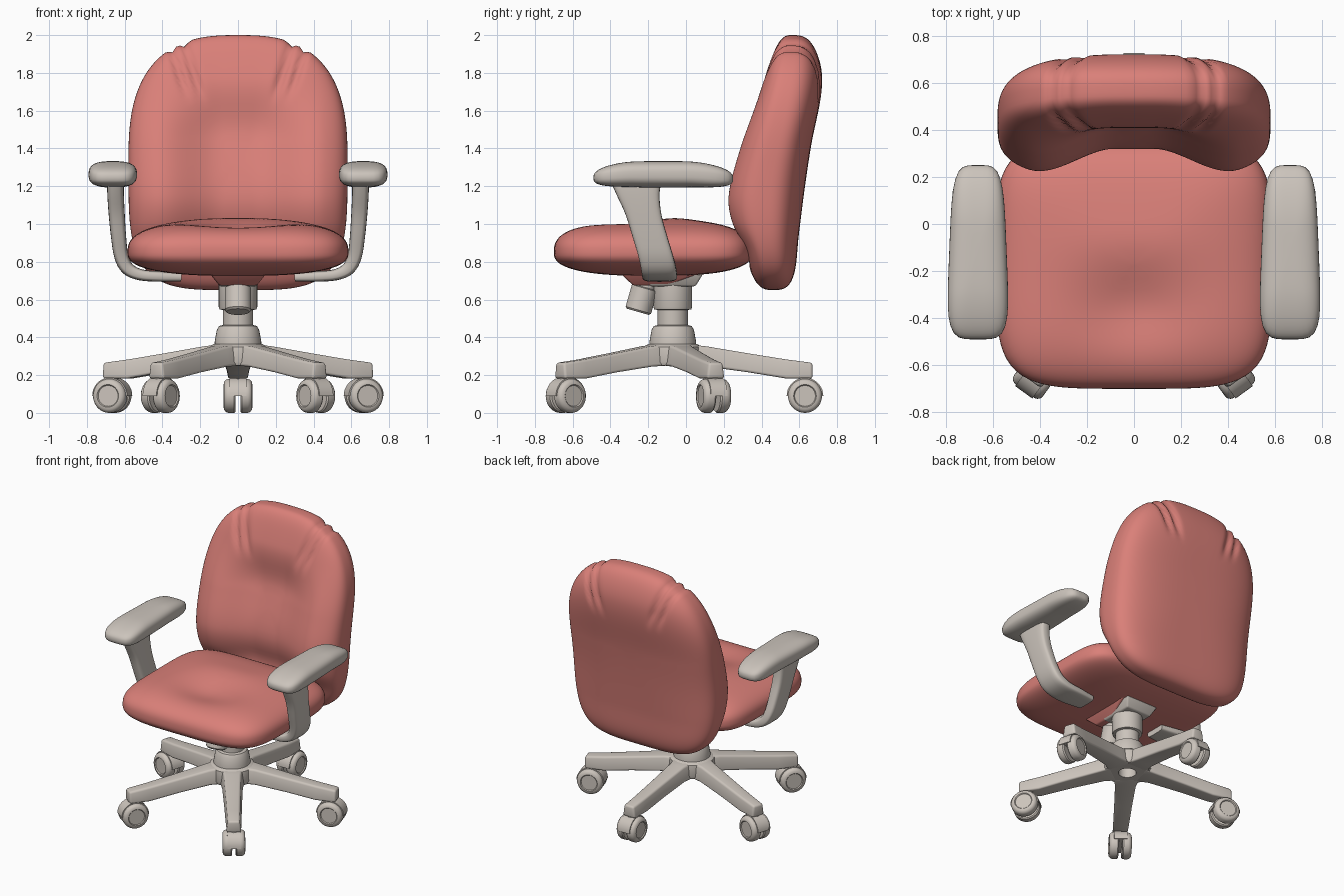
import bpy, bmesh, math
from mathutils import Vector, Matrix

if "Cube" in bpy.data.objects:
    bpy.data.objects.remove(bpy.data.objects["Cube"])


def material(name, rgb):
    m = bpy.data.materials.new(name)
    m.diffuse_color = (*rgb, 1)
    m.use_nodes = True
    m.node_tree.nodes["Principled BSDF"].inputs["Base Color"].default_value = m.diffuse_color
    return m


RED = material("coral upholstery", (0.70, 0.215, 0.19))
GREY = material("warm grey plastic", (0.60, 0.55, 0.50))
Y0 = -0.07  # swivel axis


def loft(name, rings, mat, closed=False, bevel=0, angle=40, matrix=Matrix()):
    """Skin a list of equal-length point rings; cap the ends or join them."""
    bm = bmesh.new()
    vs = [[bm.verts.new(matrix @ Vector(p)) for p in ring] for ring in rings]
    n = len(vs[0])
    pairs = list(zip(vs, vs[1:])) + ([(vs[-1], vs[0])] if closed else [])
    for a, b in pairs:
        for i in range(n):
            j = (i + 1) % n
            bm.faces.new((a[i], a[j], b[j], b[i]))
    if not closed:
        bm.faces.new(vs[0])
        bm.faces.new(vs[-1])
    bmesh.ops.recalc_face_normals(bm, faces=bm.faces)
    if bevel:
        edges = [e for e in bm.edges if e.calc_face_angle(0) > 0.6]
        bmesh.ops.bevel(bm, geom=edges, offset=bevel, segments=3, profile=0.5, affect='EDGES')
    me = bpy.data.meshes.new(name)
    bm.to_mesh(me)
    bm.free()
    me.materials.append(mat)
    ob = bpy.data.objects.new(name, me)
    bpy.context.collection.objects.link(ob)
    bpy.ops.object.select_all(action='DESELECT')
    ob.select_set(True)
    bpy.context.view_layer.objects.active = ob
    bpy.ops.object.shade_smooth_by_angle(angle=math.radians(angle))
    return ob


def lathe(name, profile, mat, matrix=Matrix(), closed=False, seg=36):
    circle = [(math.cos(math.tau * i / seg), math.sin(math.tau * i / seg)) for i in range(seg)]
    rings = [[(c * max(r, 0.001), s * max(r, 0.001), z) for c, s in circle] for r, z in profile]
    return loft(name, rings, mat, closed=closed, matrix=matrix)


def curve(pts, x):
    """Smooth interpolation through (x, value) points."""
    if x <= pts[0][0]:
        return pts[0][1]
    if x >= pts[-1][0]:
        return pts[-1][1]
    i = max(k for k in range(len(pts) - 1) if pts[k][0] <= x)

    def slope(k):
        a, b = pts[max(k - 1, 0)], pts[min(k + 1, len(pts) - 1)]
        return (b[1] - a[1]) / (b[0] - a[0])
    (xa, ya), (xb, yb) = pts[i], pts[i + 1]
    d = xb - xa
    t = (x - xa) / d
    return (ya * (2*t**3 - 3*t*t + 1) + slope(i) * d * (t**3 - 2*t*t + t)
            + yb * (3*t*t - 2*t**3) + slope(i + 1) * d * (t**3 - t*t))


def step(a, b, x):
    t = min(max((x - a) / (b - a), 0), 1)
    return t * t * (3 - 2 * t)


def bump(x, w):
    return math.exp(-(x / w) ** 2)


def pillow(name, a, b_low, b_high, n_low, n_high, p, place, mat, seg=96, m=24):
    """Cushion: superellipse outline with rounded faces; h runs 1 to -1 across it."""
    prof = [(0.02, 1)]
    for k in range(1, m + 1):
        t = k / m * math.pi / 2
        prof.append((math.sin(t) ** (2 / p), max(math.cos(t), 0) ** (2 / p) if k < m else 0))
    prof += [(r, -h) for r, h in reversed(prof[:-1])]
    out = []
    for i in range(seg):
        c, s = math.cos(math.tau * i / seg), math.sin(math.tau * i / seg)
        b, n = (b_high, n_high) if s > 0 else (b_low, n_low)
        rho = (abs(c / a) ** n + abs(s / b) ** n) ** (-1 / n)
        out.append((c * rho, s * rho))
    rings = [[place(u * r, v * r, h) for u, v in out] for r, h in prof]
    return loft(name, rings, mat, angle=80)


# Backrest: curved shell with side bolsters, headrest roll and gathered creases
EDGE = [(0.65, 0.46), (0.9, 0.42), (1.2, 0.42), (1.6, 0.50), (2.0, 0.56)]
FRONT = [(0.65, 0.31), (0.85, 0.29), (1.0, 0.21), (1.15, 0.19), (1.4, 0.255), (1.7, 0.36), (1.85, 0.395), (2.0, 0.42)]
REAR = [(0.65, 0.64), (0.95, 0.61), (1.4, 0.66), (1.78, 0.745), (2.0, 0.75)]


def place_back(x, v, h):
    z = 1.33 + v
    ye = curve(EDGE, z)
    if h > 0:
        recess = 0.13 * step(0.75, 1.0, z) * (1 - step(1.45, 1.78, z) * 0.8)
        yf = curve(FRONT, z) + recess * (1 - step(0.08, 0.46, abs(x)))
        y = ye + h * (yf - ye)
    else:
        y = ye - h * (curve(REAR, z) - ye)
    q = Vector((x, y, z))
    depth = 0
    for k, w in ((0.0, 0.024), (0.075, 0.02)):
        depth += 0.024 * bump(abs(x) - 0.20 - k - 0.3 * max(z - 1.68, 0), w)
    depth *= step(1.62, 1.78, z)
    d = Vector((x, 0.56, 1.74)) - q
    if d.length > 0.03:
        q += d.normalized() * depth
    return q


pillow("backrest", 0.58, 0.68, 0.67, 4, 2.7, 3, place_back, RED, seg=192, m=30)


# Seat cushion: soft front roll and shallow dip
def place_seat(x, v, h):
    y = -0.17 + v
    if h > 0:
        top = 1.025 - 0.055 * bump(x, 0.25) * bump(y + 0.36, 0.17) + 0.01 * bump(x, 0.3) * bump(y + 0.08, 0.12)
        return Vector((x, y, 0.85 + h * (top - 0.85)))
    return Vector((x, y, 0.85 + h * 0.125))


pillow("seat", 0.585, 0.53, 0.52, 4.5, 5, 2.6, place_seat, RED, seg=128)

# Arm pads and their curved supports
ARM = [  # x, y, z, depth, thickness
    (0.648, -0.265, 1.24, 0.28, 0.09), (0.648, -0.255, 1.16, 0.23, 0.088), (0.642, -0.225, 1.05, 0.19, 0.085),
    (0.632, -0.19, 0.93, 0.185, 0.08), (0.618, -0.16, 0.83, 0.185, 0.075), (0.585, -0.145, 0.765, 0.185, 0.07),
    (0.52, -0.14, 0.732, 0.185, 0.06), (0.42, -0.14, 0.722, 0.18, 0.055), (0.30, -0.14, 0.718, 0.15, 0.045)]
for sx, side in ((-1, "left"), (1, "right")):
    def place_pad(u, v, h, sx=sx):
        x = 0.663 + u * (1 - 0.12 * v / 0.37) + 0.0 * v
        return Vector((sx * x, -0.12 + v, 1.263 + h * 0.07 - 0.2 * max(abs(v + 0.02) - 0.15, 0) ** 1.5))
    pillow(side + "_arm_pad", 0.122, 0.37, 0.37, 4.5, 4.5, 2.8, place_pad, GREY, seg=96, m=14)

    rings = []
    steps = [i / 4 for i in range((len(ARM) - 1) * 4 + 1)]
    chan = [list(enumerate(col)) for col in zip(*ARM)]
    for t in steps:
        x, y, z, w, th = (curve(c, t) for c in chan)
        dx = curve(chan[0], t + 0.1) - curve(chan[0], t - 0.1)
        dz = curve(chan[2], t + 0.1) - curve(chan[2], t - 0.1)
        nrm = Vector((-dz, 0, dx)).normalized()
        ring = []
        for i in range(28):
            c, s = math.cos(math.tau * i / 28), math.sin(math.tau * i / 28)
            c, s = math.copysign(abs(c) ** 0.5, c), math.copysign(abs(s) ** 0.5, s)
            q = Vector((x, y, z)) + nrm * (s * th / 2) + Vector((0, c * w / 2, 0))
            ring.append((sx * q.x, q.y, q.z))
        rings.append(ring)
    loft(side + "_arm_support", rings, GREY, angle=50)


def rect(hx, y1, y2, z):
    return [(-hx, y1, z), (hx, y1, z), (hx, y2, z), (-hx, y2, z)]


# Under-seat mechanism: red pan, grey plate, tilt knob
loft("seat_pan", [rect(0.1, -0.28, -0.1, 0.675), rect(0.16, -0.36, 0.1, 0.75)], RED, bevel=0.01)
loft("mount_plate", [rect(0.10, -0.19, 0.05, 0.67), rect(0.13, -0.22, 0.09, 0.735)], GREY, bevel=0.01)
tilt = Matrix.Translation((0, -0.255, 0.535)) @ Matrix.Rotation(math.radians(-16), 4, 'X')
lathe("tilt_knob", [(0, 0), (0.06, 0), (0.07, 0.01), (0.07, 0.13), (0.055, 0.135), (0.05, 0.2), (0, 0.2)], GREY, tilt)

# Swivel column and hub
axis = Matrix.Translation((0, Y0, 0))
lathe("column", [(0, 0.33), (0.125, 0.33), (0.123, 0.38), (0.112, 0.44), (0.10, 0.46), (0.08, 0.465), (0.08, 0.545),
                 (0.098, 0.548), (0.102, 0.56), (0.102, 0.68), (0, 0.70)], GREY, axis)
lathe("base_hub", [(0.06, 0.25), (0.15, 0.25), (0.16, 0.27), (0.15, 0.35), (0.13, 0.365), (0.06, 0.365)],
      GREY, axis, closed=True)

# Five legs with twin-wheel casters
LEG = [(0.09, 0.09, 0.25, 0.362), (0.18, 0.072, 0.245, 0.352), (0.40, 0.062, 0.215, 0.315),
       (0.60, 0.055, 0.182, 0.283), (0.74, 0.05, 0.182, 0.265)]  # radius, half width, bottom, top
WHEEL = [(0, 0.07), (0.055, 0.07), (0.06, 0.076), (0.074, 0.074), (0.085, 0.064), (0.09, 0.052),
         (0.09, 0.02), (0.083, 0.012), (0, 0.012)]
for k in range(5):
    turn = axis @ Matrix.Rotation(math.radians(90 + 72 * k), 4, 'Z')
    loft(f"base_leg_{k + 1}", [[(r, -w, zb), (r, w, zb), (r, 0.78 * w, zt), (r, -0.78 * w, zt)]
                               for r, w, zb, zt in LEG], GREY, bevel=0.014, matrix=turn)
    hubm = turn @ Matrix.Translation((0.70, 0, 0.09))
    for s in (-1, 1):
        lathe(f"caster_{k + 1}_wheel_{'a' if s < 0 else 'b'}", WHEEL, GREY,
              hubm @ Matrix.Rotation(s * math.pi / 2, 4, 'X'))
    arc = [(0.097 * math.cos(math.radians(t)), 0.097 * math.sin(math.radians(t))) for t in range(0, 181, 10)]
    loft(f"caster_{k + 1}_hood", [[(x, y, z) for x, z in arc] for y in (-0.045, 0.045)], GREY, matrix=hubm)
    lathe(f"caster_{k + 1}_stem", [(0, 0.06), (0.035, 0.06), (0.035, 0.11), (0, 0.11)], GREY, hubm, seg=20)
